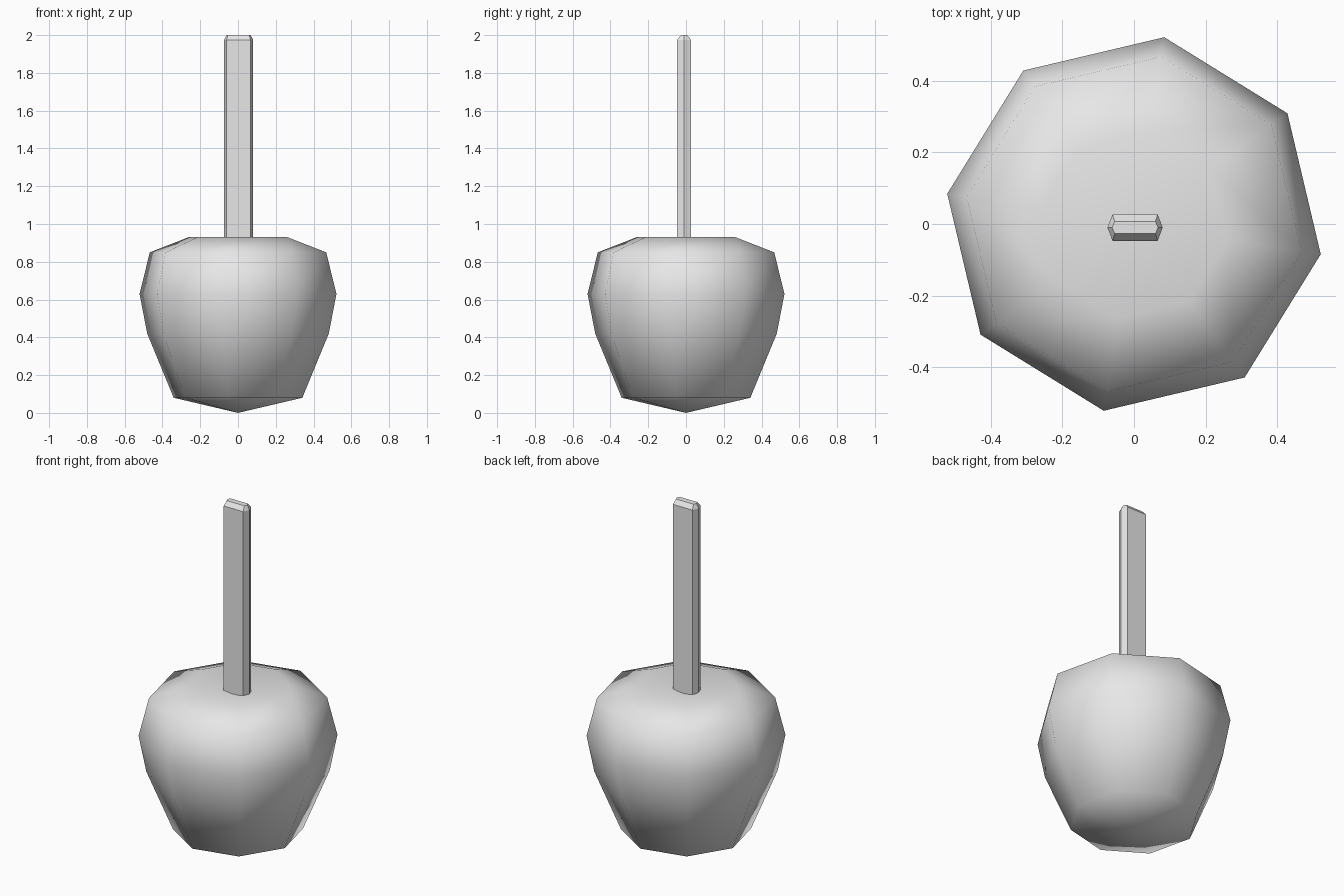
import bpy
import bmesh
from math import cos, sin, radians

old = bpy.data.objects.get("Cube")
if old:
    bpy.data.objects.remove(old, do_unlink=True)

grey = bpy.data.materials.new("light_grey")
grey.use_nodes = True
grey.diffuse_color = (0.8, 0.8, 0.8, 1)
grey.node_tree.nodes["Principled BSDF"].inputs["Base Color"].default_value = (0.8, 0.8, 0.8, 1)


def loft(name, rings, smooth, bottom_tip=None, top_tip=None):
    """Bridge rings of points from bottom to top; close ends with a tip or a flat cap."""
    bm = bmesh.new()
    loops = [[bm.verts.new(p) for p in ring] for ring in rings]
    n = len(loops[0])
    for low, high in zip(loops, loops[1:]):
        for i in range(n):
            j = (i + 1) % n
            bm.faces.new((low[i], low[j], high[j], high[i]))
    for loop, tip in ((loops[0][::-1], bottom_tip), (loops[-1], top_tip)):
        if tip is None:
            bm.faces.new(loop)
        else:
            v = bm.verts.new((0, 0, tip))
            for i in range(n):
                bm.faces.new((loop[i], loop[(i + 1) % n], v))
    bmesh.ops.recalc_face_normals(bm, faces=bm.faces)
    for f in bm.faces:
        f.smooth = smooth
    mesh = bpy.data.meshes.new(name)
    bm.to_mesh(mesh)
    bm.free()
    mesh.materials.append(grey)
    obj = bpy.data.objects.new(name, mesh)
    bpy.context.collection.objects.link(obj)
    return obj


# Eight-sided apple, slightly turned, with a shallow dip on top
profile = [(0.345, 0.08), (0.487, 0.42), (0.528, 0.63), (0.473, 0.85), (0.265, 0.93)]
angles = [radians(45 * k - 9.2) for k in range(8)]
loft("apple", [[(r * cos(a), r * sin(a), z) for a in angles] for r, z in profile],
     True, bottom_tip=0.0, top_tip=0.88)


# Flat six-sided stick with a chamfered top
def stick_ring(half_tip, half_flat, half_depth, z):
    outline = [(half_tip, 0), (half_flat, half_depth), (-half_flat, half_depth),
               (-half_tip, 0), (-half_flat, -half_depth), (half_flat, -half_depth)]
    return [(x + 0.003, y - 0.01, z) for x, y in outline]


loft("stick", [stick_ring(0.077, 0.063, 0.037, 0.75),
               stick_ring(0.077, 0.063, 0.037, 1.975),
               stick_ring(0.064, 0.057, 0.017, 2.0)], False)
